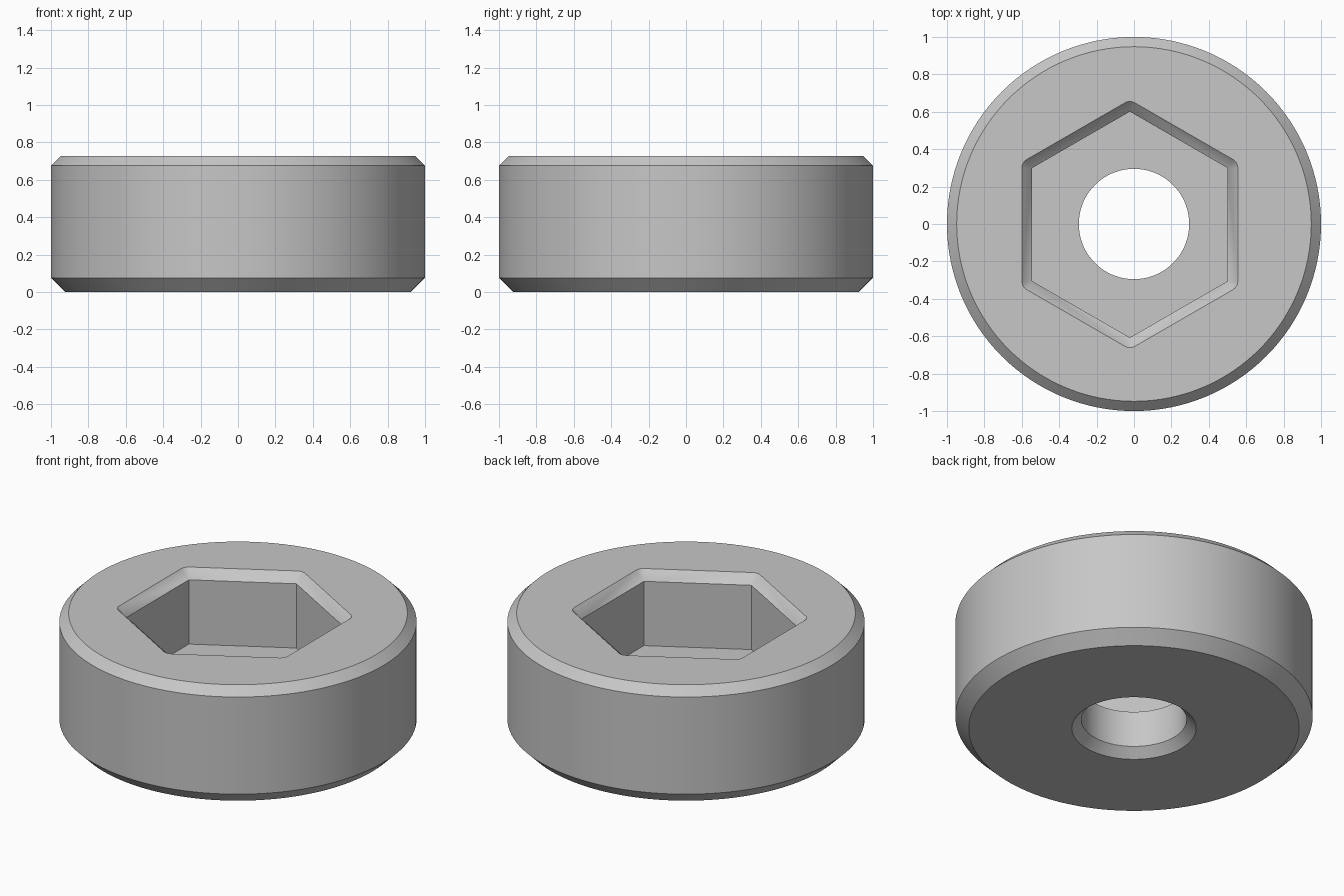
import bpy, bmesh
from math import cos, sin, pi, radians

cube = bpy.data.objects.get("Cube")
if cube:
    bpy.data.objects.remove(cube, do_unlink=True)

HEIGHT = 0.727
FLOOR = 0.276
BEVEL = 0.054

grey = bpy.data.materials.new("plain_grey")
grey.use_nodes = True
colour = (0.57, 0.57, 0.57, 1)
grey.diffuse_color = colour
grey.node_tree.nodes["Principled BSDF"].inputs["Base Color"].default_value = colour


def circle(radius, z, count=128):
    return [(radius * cos(2 * pi * i / count), radius * sin(2 * pi * i / count), z)
            for i in range(count)]


def hexagon(offset, z, radius=0.604, cx=-0.022, cy=-0.003, steps=8):
    """Hexagon pointing along y, grown outward with rounded corners."""
    points = []
    for k in range(6):
        corner = radians(30 + 60 * k)
        for s in range(steps + 1):
            a = corner + radians(60 * s / steps - 30)
            points.append((cx + radius * cos(corner) + offset * cos(a),
                           cy + radius * sin(corner) + offset * sin(a), z))
    return points


def loft(name, rings):
    """Closed solid skinned through rings listed from bottom to top."""
    bm = bmesh.new()
    loops = [[bm.verts.new(p) for p in ring] for ring in rings]
    for low, high in zip(loops, loops[1:]):
        n = len(low)
        for i in range(n):
            j = (i + 1) % n
            bm.faces.new((low[i], low[j], high[j], high[i]))
    bm.faces.new(loops[0][::-1])
    bm.faces.new(loops[-1])
    bmesh.ops.remove_doubles(bm, verts=bm.verts, dist=1e-5)
    bmesh.ops.recalc_face_normals(bm, faces=bm.faces)
    mesh = bpy.data.meshes.new(name)
    bm.to_mesh(mesh)
    bm.free()
    mesh.materials.append(grey)
    obj = bpy.data.objects.new(name, mesh)
    bpy.context.collection.objects.link(obj)
    return obj


# Round body with a chamfer on both rims
body = loft("socket_body", [circle(0.925, 0), circle(1, 0.075),
                            circle(1, HEIGHT - 0.052), circle(0.948, HEIGHT)])

# Hexagonal socket with a chamfered mouth
socket = loft("socket_cutter", [hexagon(0, FLOOR), hexagon(0, HEIGHT - BEVEL),
                                hexagon(BEVEL, HEIGHT),
                                hexagon(BEVEL + 0.05, HEIGHT + 0.05)])

# Through hole, chamfered at the underside
hole = loft("hole_cutter", [circle(0.398, -0.05), circle(0.295, 0.053),
                            circle(0.295, FLOOR + 0.1)])

bpy.ops.object.select_all(action="DESELECT")
body.select_set(True)
bpy.context.view_layer.objects.active = body
for cutter in (socket, hole):
    cutter.hide_render = True
    mod = body.modifiers.new("cut", "BOOLEAN")
    mod.operation = "DIFFERENCE"
    mod.solver = "EXACT"
    mod.object = cutter
    bpy.ops.object.modifier_apply(modifier=mod.name)
    bpy.data.objects.remove(cutter, do_unlink=True)

bpy.ops.object.shade_smooth_by_angle(angle=radians(30))
